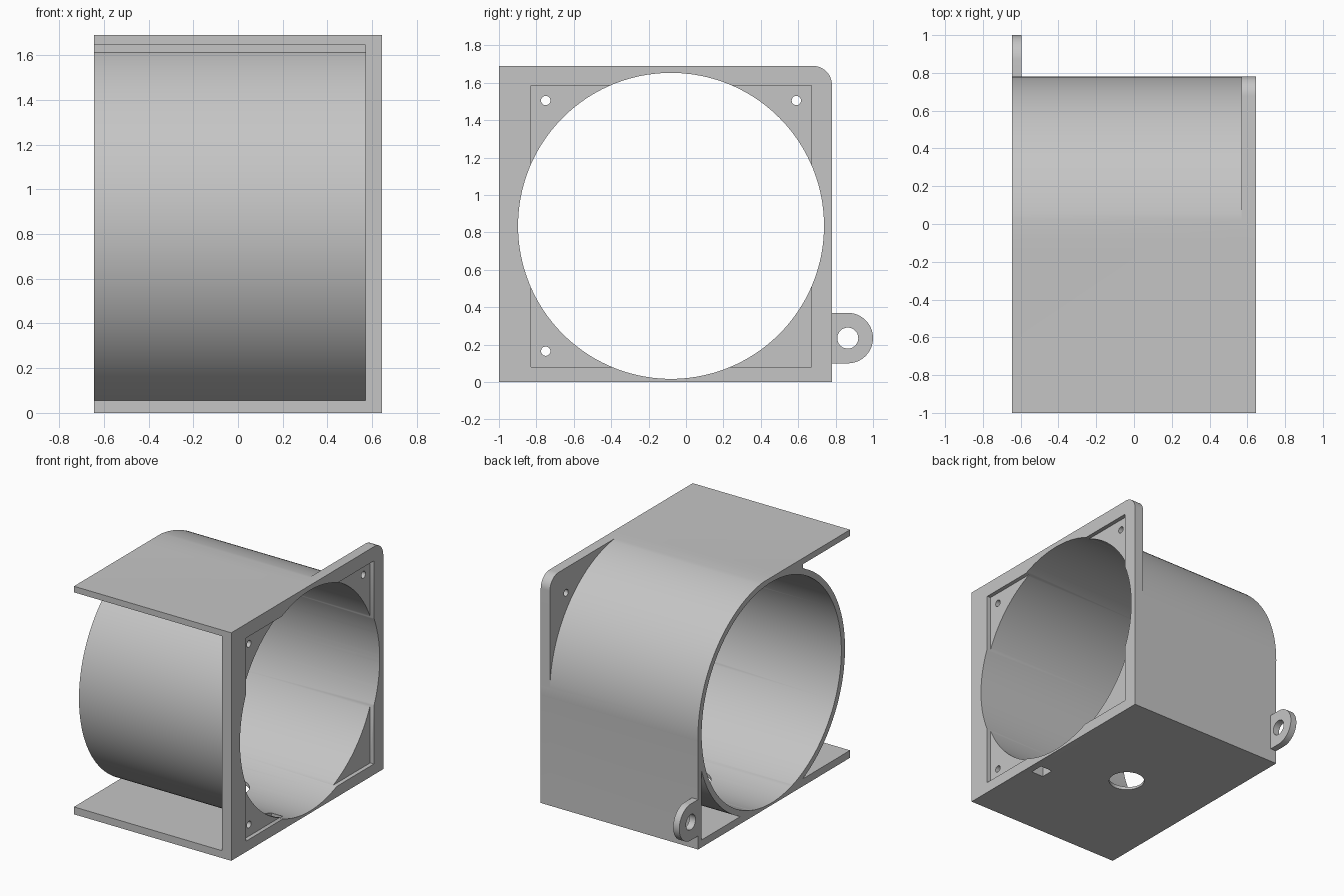
import bpy, bmesh, math
from mathutils import Matrix, Vector

cube = bpy.data.objects.get("Cube")
if cube:
    bpy.data.objects.remove(cube, do_unlink=True)

grey = bpy.data.materials.new("light_grey")
grey.use_nodes = True
colour = (0.56, 0.56, 0.56, 1)
grey.diffuse_color = colour
grey.node_tree.nodes["Principled BSDF"].inputs["Base Color"].default_value = colour

# Main dimensions
LEFT, RIGHT = 0.645, -0.645
FRONT, BACK, TOP = -1.0, 0.78, 1.69
CY, CZ = -0.08, 0.835
BORE, OUTER = 0.818, 0.861
FLANGE_X = 0.57


def add_mesh(name, bm):
    bmesh.ops.recalc_face_normals(bm, faces=bm.faces[:])
    mesh = bpy.data.meshes.new(name)
    bm.to_mesh(mesh)
    bm.free()
    mesh.materials.append(grey)
    obj = bpy.data.objects.new(name, mesh)
    bpy.context.collection.objects.link(obj)
    return obj


def box(name, x, y, z):
    bm = bmesh.new()
    bmesh.ops.create_cube(bm, size=1)
    for v in bm.verts:
        v.co = Vector([(r[0] + r[1]) / 2 + c * (r[1] - r[0])
                       for c, r in zip(v.co, (x, y, z))])
    return add_mesh(name, bm)


def cylinder(name, centre, radius, length, axis="X", sides=48):
    bm = bmesh.new()
    bmesh.ops.create_cone(bm, cap_ends=True, segments=sides, radius1=radius,
                          radius2=radius, depth=length)
    turn = Matrix.Rotation(math.pi / 2, 4, "Y") if axis == "X" else Matrix()
    bm.transform(Matrix.Translation(centre) @ turn)
    return add_mesh(name, bm)


def extrude_x(name, points, x0, x1):
    """Extrude a y-z outline along x."""
    bm = bmesh.new()
    face = bm.faces.new([bm.verts.new((x0, y, z)) for y, z in points])
    new = bmesh.ops.extrude_face_region(bm, geom=[face])["geom"]
    bmesh.ops.translate(bm, vec=(x1 - x0, 0, 0),
                        verts=[g for g in new if isinstance(g, bmesh.types.BMVert)])
    return add_mesh(name, bm)


def arc(cy, cz, radius, start, end, steps):
    angles = [math.radians(start + (end - start) * i / steps) for i in range(steps + 1)]
    return [(cy + radius * math.cos(a), cz + radius * math.sin(a)) for a in angles]


def combine(target, tool, operation):
    mod = target.modifiers.new(operation, "BOOLEAN")
    mod.operation, mod.solver, mod.object = operation, "EXACT", tool
    bpy.context.view_layer.objects.active = target
    bpy.ops.object.modifier_apply(modifier=mod.name)
    bpy.data.objects.remove(tool, do_unlink=True)


def smooth(obj):
    bpy.ops.object.select_all(action="DESELECT")
    obj.select_set(True)
    bpy.context.view_layer.objects.active = obj
    bpy.ops.object.shade_smooth_by_angle(angle=math.radians(25))


# Round duct, trimmed flush with the housing top and bottom
housing = cylinder("duct_housing", (0, CY, CZ), OUTER, LEFT - RIGHT, sides=160)
combine(housing, box("trim", (-1, 1), (-2, 2), (0, TOP)), "INTERSECT")

# Floor, back wall, top plate and the rib joining the top plate to the duct
length = (RIGHT, LEFT)
for part in (
    box("floor", length, (FRONT, BACK), (0, 0.055)),
    box("back_wall", length, (0.738, BACK), (0, CZ)),
    box("top_plate", length, (FRONT, CY), (1.645, TOP)),
    box("top_rib", length, (-0.45, CY), (1.61, 1.66)),
):
    combine(housing, part, "UNION")

# Square flange with one rounded corner
corner = 0.1
outline = [(FRONT, 0), (BACK, 0)]
outline += arc(BACK - corner, TOP - corner, corner, 0, 90, 12) + [(FRONT, TOP)]
combine(housing, extrude_x("flange", outline, FLANGE_X, LEFT), "UNION")

# Shallow flange recess, main bore and floor openings
for cutter in (
    box("recess", (0.615, 1), (-0.83, 0.67), (0.08, 1.585)),
    cylinder("bore", (0, CY, CZ), BORE, 2, sides=160),
    cylinder("drain_hole", (0, CY, 0), 0.123, 0.5, axis="Z"),
    box("cable_slot", (0.49, 0.59), (-0.41, -0.31), (-0.2, 0.2)),
):
    combine(housing, cutter, "DIFFERENCE")

# Four screw holes in the flange corners
for y in (-0.75, 0.59):
    for z in (0.165, 1.505):
        hole = cylinder("screw_hole", (0.61, y, z), 0.025, 0.2, sides=24)
        combine(housing, hole, "DIFFERENCE")
smooth(housing)

# Rounded mounting lug on the back wall
ly, lz, lr = 0.865, 0.235, 0.135
tab = [(0.77, lz - lr)] + arc(ly, lz, lr, -90, 90, 32) + [(0.77, lz + lr)]
lug = extrude_x("mounting_lug", tab, RIGHT, RIGHT + 0.05)
combine(lug, cylinder("lug_hole", (RIGHT, ly, lz), 0.056, 0.3), "DIFFERENCE")
smooth(lug)
